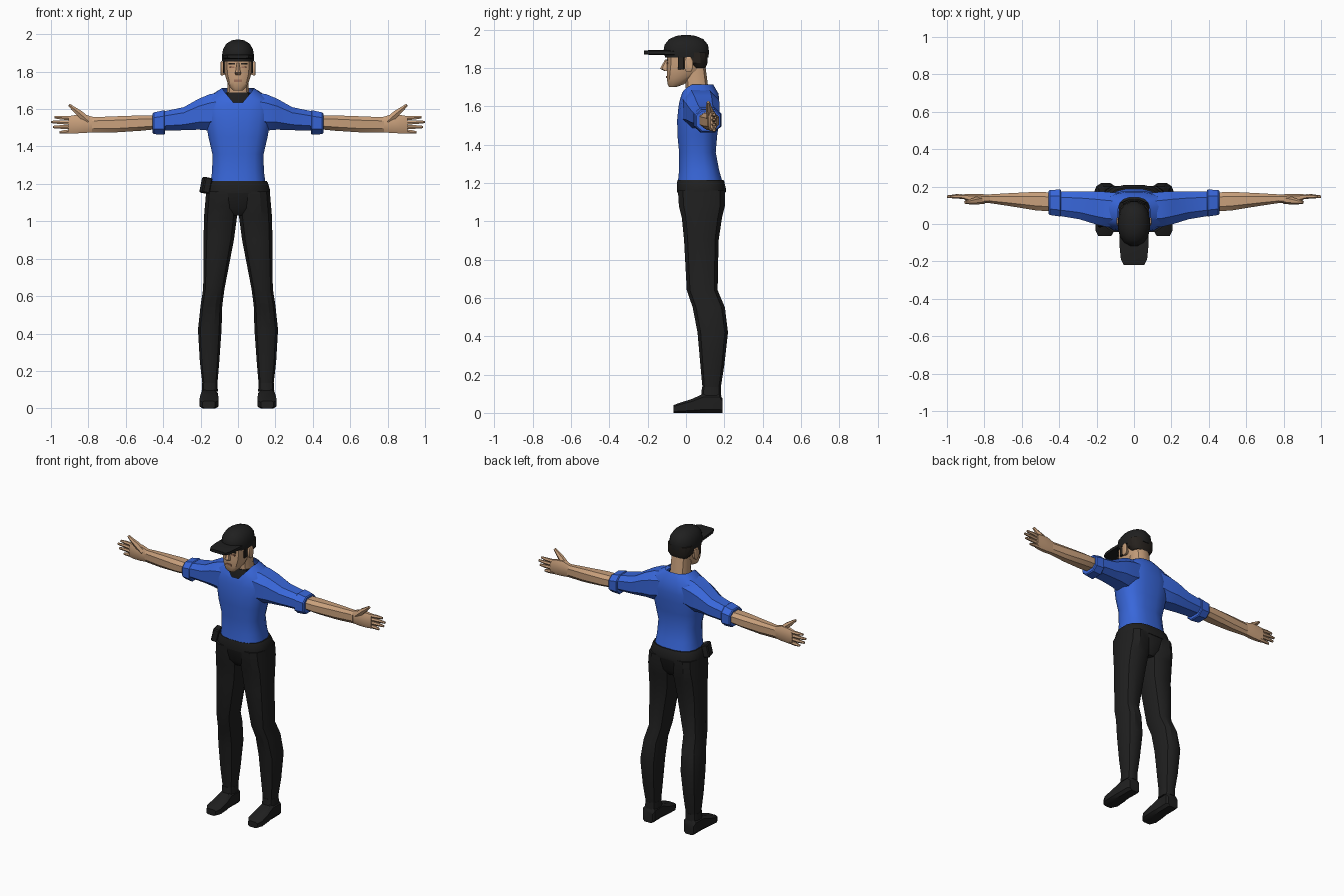
import bpy, bmesh, math
from mathutils import Vector


def material(name, rgb):
    m = bpy.data.materials.new(name)
    m.diffuse_color = (*rgb, 1)
    return m


BLUE = material("shirt blue", (0.04, 0.135, 0.70))
BLACK = material("cloth black", (0.014, 0.014, 0.014))
SKIN = material("skin tan", (0.58, 0.35, 0.20))
LIPS = material("lip brown", (0.34, 0.16, 0.10))
HAIR = material("hair dark", (0.02, 0.016, 0.013))


def finish(name, bm, mat, mirror=False, angle=32):
    bmesh.ops.recalc_face_normals(bm, faces=bm.faces)
    me = bpy.data.meshes.new(name)
    bm.to_mesh(me)
    bm.free()
    me.materials.append(mat)
    me.shade_smooth()
    me.set_sharp_from_angle(angle=math.radians(angle))
    ob = bpy.data.objects.new(name, me)
    bpy.context.collection.objects.link(ob)
    if mirror:
        ob.modifiers.new("Mirror", 'MIRROR')
    return ob


def ring(axis, t, a0, a1, b0, b1, n=12, p=0.75):
    """Rounded-box section across an axis, between two pairs of limits."""
    pts = []
    for i in range(n):
        w = 2 * math.pi * (i + 0.5) / n
        c, s = math.cos(w), math.sin(w)
        k = math.cos(math.pi / n) ** p if n % 4 == 0 else 1
        a = (a0 + a1) / 2 + (a1 - a0) / 2 * math.copysign(abs(c) ** p, c) / k
        b = (b0 + b1) / 2 + (b1 - b0) / 2 * math.copysign(abs(s) ** p, s) / k
        pts.append(Vector({'x': (t, a, b), 'y': (a, t, b), 'z': (a, b, t)}[axis]))
    return pts


def loft(name, rings, mat, mirror=False, cap_end=True, angle=32):
    bm = bmesh.new()
    rows = [[bm.verts.new(p) for p in r] for r in rings]
    n = len(rows[0])
    for r, q in zip(rows, rows[1:]):
        for i in range(n):
            bm.faces.new((r[i], r[(i + 1) % n], q[(i + 1) % n], q[i]))
    bm.faces.new(rows[0])
    if cap_end:
        bm.faces.new(rows[-1])
    return finish(name, bm, mat, mirror, angle)


def stack(name, axis, rows, mat, mirror=False, n=12, p=0.75, angle=32):
    return loft(name, [ring(axis, *r, n=n, p=p) for r in rows], mat, mirror, angle=angle)


def tube(name, path, radii, mat, mirror=True, n=6):
    """Tapered limb through a few points, leaning along x."""
    d = (Vector(path[-1]) - Vector(path[0])).normalized()
    u = d.cross(Vector((0, 1, 0))).normalized()
    v = d.cross(u)
    ang = [2 * math.pi * (i + 0.5) / n for i in range(n)]
    rings = [[Vector(c) + r * (math.cos(w) * u + math.sin(w) * v) for w in ang]
             for c, r in zip(path, radii)]
    return loft(name, rings, mat, mirror, angle=50)


def box(name, centre, size, mat, mirror=False, bevel=0.0):
    bm = bmesh.new()
    bmesh.ops.create_cube(bm, size=1)
    for v in bm.verts:
        v.co = Vector(centre) + Vector([a * b for a, b in zip(v.co, size)])
    if bevel:
        bmesh.ops.bevel(bm, geom=bm.edges[:], offset=bevel, segments=1, affect='EDGES')
    return finish(name, bm, mat, mirror)


# Shirt body, with a neckline that dips into a V at the front
def neckline(points, drop, width, mid, rise):
    for q in points:
        if q.y < mid:
            q.z -= drop * max(0, 1 - abs(q.x) / width)
        else:
            q.z += rise
    return points


body = [(1.205, -.147, .147, -.042, .19), (1.27, -.138, .138, -.036, .172),
        (1.36, -.137, .137, -.036, .155), (1.45, -.158, .158, -.045, .163),
        (1.53, -.172, .172, -.046, .174), (1.59, -.18, .18, -.04, .176)]
torso = [ring('z', *r, n=16) for r in body]
torso.append(neckline(ring('z', 1.655, -.16, .16, -.034, .17, n=16), .045, .13, .04, .01))
torso.append(neckline(ring('z', 1.695, -.085, .085, -.03, .142, n=16), .09, .075, .03, .018))
loft("shirt_body", torso, BLUE, cap_end=False)

# Sleeves with rolled cuffs
stack("sleeve", 'x', [(.08, -.02, .165, 1.50, 1.69), (.15, -.015, .172, 1.485, 1.68),
                      (.21, .0, .175, 1.49, 1.655), (.29, .025, .175, 1.487, 1.61),
                      (.41, .045, .175, 1.485, 1.585)], BLUE, True, n=8)
stack("sleeve_cuff", 'x', [(.39, .046, .18, 1.468, 1.59), (.395, .04, .184, 1.463, 1.594),
                           (.45, .048, .182, 1.466, 1.582), (.456, .054, .177, 1.472, 1.576)],
      BLUE, True, n=8)

# Undershirt seen in the V
stack("undershirt", 'z', [(1.57, -.09, .09, -.02, .13), (1.63, -.08, .08, -.022, .13),
                          (1.688, -.068, .068, -.006, .122)], BLACK)

# Neck and head
stack("neck", 'z', [(1.65, -.062, .062, .0, .122), (1.72, -.057, .057, -.002, .113),
                    (1.82, -.056, .056, -.012, .10)], SKIN)
stack("head", 'z', [(1.70, -.026, .026, -.088, -.05), (1.715, -.042, .042, -.096, -.01),
                    (1.745, -.058, .058, -.1, .03), (1.785, -.07, .07, -.1, .07),
                    (1.83, -.075, .075, -.098, .095), (1.90, -.077, .077, -.1, .10)], SKIN)
stack("nose", 'z', [(1.783, -.016, .016, -.112, -.08), (1.795, -.017, .017, -.135, -.08),
                    (1.81, -.012, .012, -.128, -.08), (1.845, -.008, .008, -.108, -.08)],
      SKIN, n=6)
stack("ear", 'x', [(.066, -.004, .028, 1.785, 1.845), (.09, -.008, .036, 1.778, 1.856),
                   (.094, .0, .03, 1.785, 1.85)], SKIN, True, n=8)
box("lips", (0, -.1, 1.752), (.042, .009, .012), LIPS)
box("eye", (.033, -.097, 1.823), (.026, .008, .008), LIPS, True)
box("eyebrow", (.034, -.098, 1.842), (.034, .009, .006), HAIR, True)

# Hair below the cap
stack("hair_back", 'z', [(1.80, -.06, .06, .03, .102), (1.825, -.08, .08, .0, .112),
                         (1.88, -.082, .082, -.02, .114)], HAIR)
box("sideburn", (.073, -.026, 1.828), (.016, .034, .075), HAIR, True, .004)

# Cap crown and brim
stack("cap_crown", 'z', [(1.853, -.084, .084, -.108, .117), (1.885, -.086, .086, -.118, .12),
                         (1.92, -.08, .08, -.112, .115), (1.95, -.062, .062, -.088, .09),
                         (1.967, -.034, .034, -.05, .05), (1.971, -.012, .012, -.02, .02)],
      BLACK, n=16, p=0.9)
stack("cap_brim", 'y', [(-.06, -.078, .078, 1.865, 1.89), (-.12, -.077, .077, 1.868, 1.893),
                        (-.19, -.070, .070, 1.868, 1.893), (-.218, -.056, .056, 1.871, 1.89)],
      BLACK, n=8, p=0.4)

# Bare forearms and palms
stack("forearm", 'x', [(.43, .068, .168, 1.493, 1.566), (.52, .072, .172, 1.484, 1.566),
                       (.66, .095, .165, 1.475, 1.561), (.78, .113, .158, 1.476, 1.556)],
      SKIN, True, n=8)
stack("palm", 'x', [(.77, .114, .157, 1.477, 1.556), (.82, .112, .16, 1.472, 1.572),
                    (.87, .118, .16, 1.47, 1.568), (.905, .128, .16, 1.47, 1.562)],
      SKIN, True, n=8)

# Four fingers and a raised thumb
for name, z0, z1, tip in (("index_finger", 1.551, 1.556, .98), ("middle_finger", 1.528, 1.531, 1.0),
                          ("ring_finger", 1.505, 1.504, .99), ("little_finger", 1.481, 1.475, .955)):
    tube(name, [(.88, .143, z0), ((.9 + tip) / 2, .148, (z0 + z1) / 2), (tip, .146, z1)],
         (.013, .0115, .007), SKIN)
tube("thumb", [(.80, .13, 1.535), (.845, .124, 1.575), (.88, .118, 1.603), (.903, .116, 1.622)],
     (.022, .02, .013, .008), SKIN)

# Belt, belt pouch and trouser seat
stack("belt", 'z', [(1.15, -.17, .17, -.046, .207), (1.165, -.172, .172, -.047, .209),
                    (1.205, -.16, .16, -.046, .2), (1.216, -.153, .153, -.043, .195)],
      BLACK, n=16)
pouch = box("belt_pouch", (0, 0, 0), (.042, .07, .085), BLACK, bevel=.006)
pouch.location = (-.172, .02, 1.192)
pouch.rotation_euler = (0, math.radians(12), math.radians(15))
stack("trouser_seat", 'z', [(1.03, -.045, .045, .0, .165), (1.07, -.10, .10, -.03, .19),
                            (1.16, -.165, .165, -.043, .205)], BLACK)

# Trouser legs with hems
stack("trouser_leg", 'z', [(1.16, .0, .17, -.042, .203), (1.08, .001, .177, -.037, .203),
                           (1.02, .006, .182, -.022, .188), (.90, .022, .184, -.01, .17),
                           (.64, .072, .186, .004, .165), (.55, .084, .2, .035, .203),
                           (.42, .088, .214, .06, .219), (.25, .1, .204, .075, .2),
                           (.11, .112, .188, .088, .178)], BLACK, True)
stack("trouser_hem", 'z', [(.135, .109, .192, .083, .183), (.09, .108, .194, .08, .184)],
      BLACK, True)

# Shoes
stack("shoe", 'y', [(.19, .118, .19, .0, .075), (.175, .108, .198, .0, .1),
                    (.09, .11, .198, .0, .1), (.03, .104, .204, .0, .072),
                    (-.035, .104, .206, .0, .052), (-.065, .122, .19, .0, .04)],
      BLACK, True, n=8, p=0.5)
